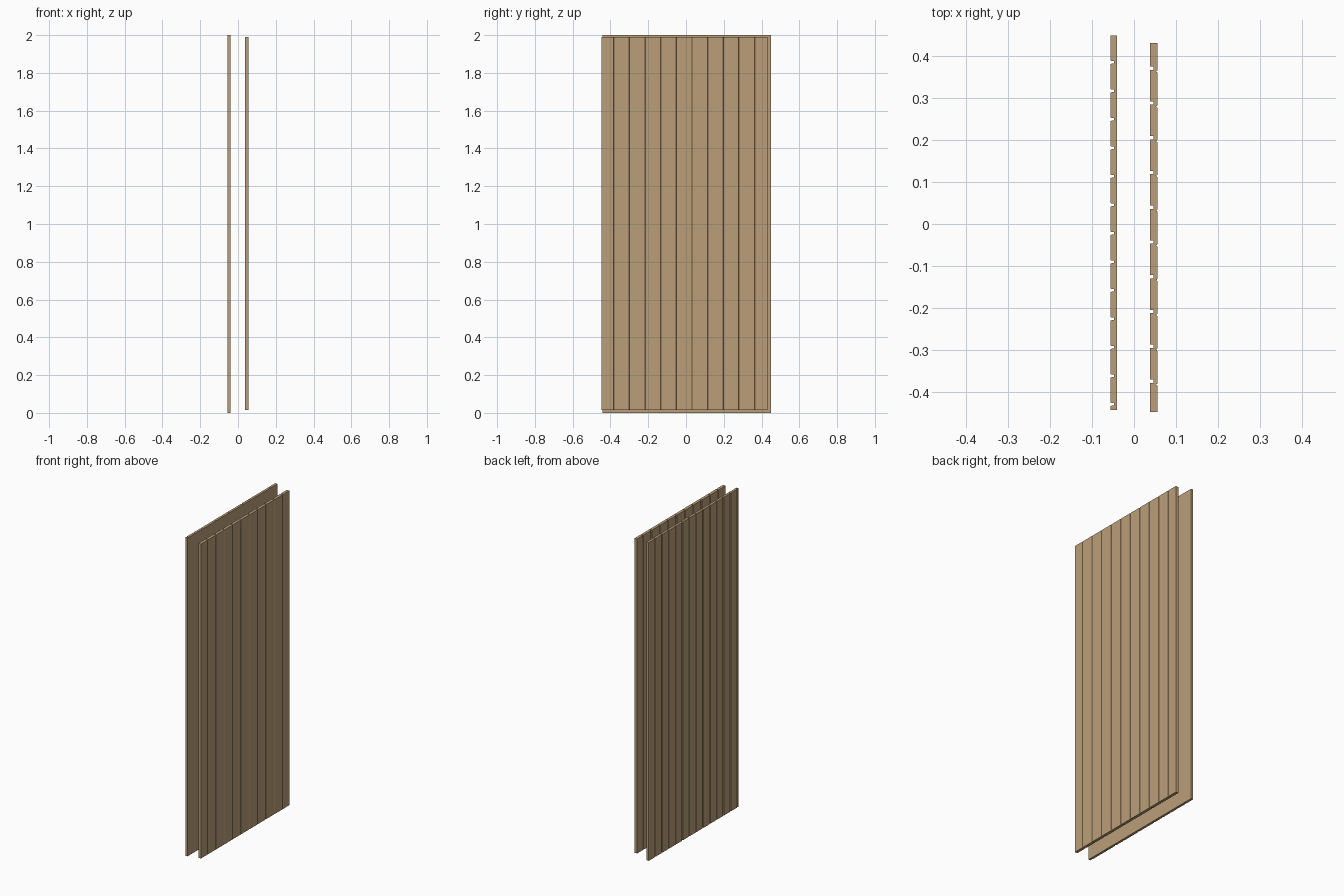
import bpy, bmesh
from mathutils import Vector

if "Cube" in bpy.data.objects:
    bpy.data.objects.remove(bpy.data.objects["Cube"])

wood = bpy.data.materials.new("light_wood")
wood.diffuse_color = (0.50, 0.345, 0.19, 1)
wood.use_nodes = True
wood.node_tree.nodes["Principled BSDF"].inputs["Base Color"].default_value = wood.diffuse_color


def make_board(name, profile, z0, z1, y_min, y_max):
    """Extrude an (x, y) board section upwards and trim it to the panel width."""
    bm = bmesh.new()
    face = bm.faces.new([bm.verts.new((x, y, z0)) for x, y in profile])
    top = bmesh.ops.extrude_face_region(bm, geom=[face])["geom"]
    bmesh.ops.translate(bm, vec=(0, 0, z1 - z0),
                        verts=[g for g in top if isinstance(g, bmesh.types.BMVert)])
    for y, n in ((y_max, 1), (y_min, -1)):
        geom = bm.verts[:] + bm.edges[:] + bm.faces[:]
        cut = bmesh.ops.bisect_plane(bm, geom=geom, plane_co=Vector((0, y, 0)),
                                     plane_no=Vector((0, n, 0)), clear_outer=True)
        edges = [e for e in cut["geom_cut"] if isinstance(e, bmesh.types.BMEdge)]
        if edges:
            bmesh.ops.holes_fill(bm, edges=edges, sides=0)
    bmesh.ops.recalc_face_normals(bm, faces=bm.faces[:])
    if bm.faces:
        mesh = bpy.data.meshes.new(name)
        bm.to_mesh(mesh)
        mesh.materials.append(wood)
        bpy.context.collection.objects.link(bpy.data.objects.new(name, mesh))
    bm.free()


def nickel_gap(hi, lo):
    """Section (depth, y): square open grooves with a lapped tongue behind."""
    t, m, g, r, lap = 0.0155, 0.008, 0.003, 0.0025, 0.010
    return [(r, hi - g), (m, hi - g), (m, hi - lap), (t, hi - lap),
            (t, lo - lap), (m, lo - lap), (m, lo + g), (r, lo + g),
            (r * 0.3, lo + g + r * 0.3), (0, lo + g + r),
            (0, hi - g - r), (r * 0.3, hi - g - r * 0.3)]


def shiplap(hi, lo):
    """Section (depth, y): tight eased joint outside, open gap inside."""
    t, m, r = 0.018, 0.009, 0.004
    return [(r, hi), (m, hi), (m, hi + 0.004), (t, hi + 0.004),
            (t, lo + 0.012), (m, lo + 0.012), (m, lo), (r, lo),
            (r * 0.3, lo + r * 0.3), (0, lo + r),
            (0, hi - r), (r * 0.3, hi - r * 0.3)]


def panel(name, section, face_x, side, first, pitch, count, y_rng, z_rng):
    for k in range(-1, count):
        lo = first - k * pitch
        pts = [(face_x - side * d, y) for d, y in section(lo + pitch, lo)]
        make_board(f"{name}_board_{k + 2}", pts, *z_rng, *y_rng)


# Left panel: narrow boards, grooved face towards -x
panel("left_panel", nickel_gap, -0.056, -1, 0.385, 0.0679, 15,
      (-0.443, 0.449), (0.0, 2.0))
# Right panel: wider boards, grooved face towards +x
panel("right_panel", shiplap, 0.056, 1, 0.363, 0.0828, 12,
      (-0.448, 0.431), (0.014, 1.99))
